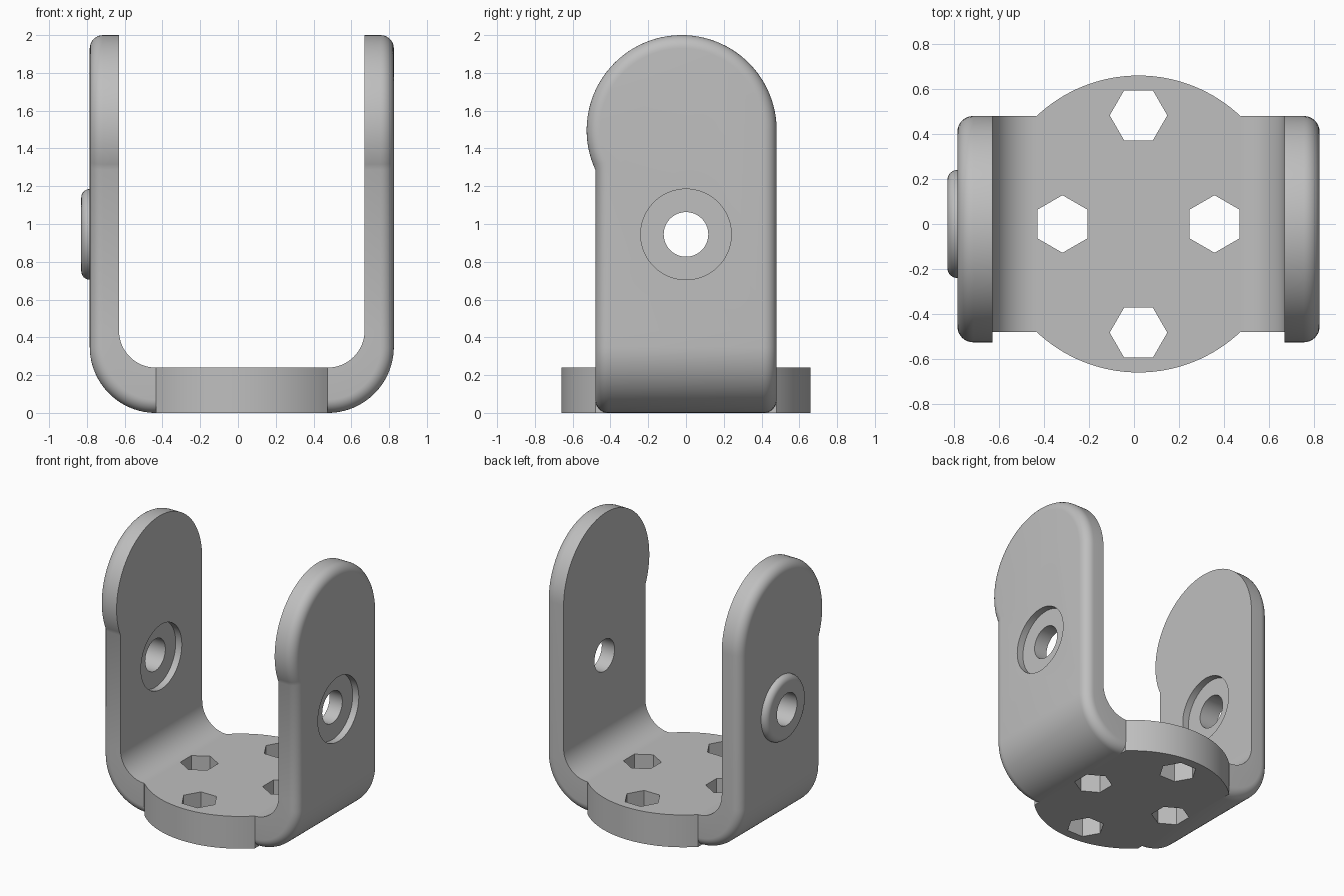
import bpy, bmesh
from math import sin, cos, pi, sqrt, radians, atan2
from mathutils import Matrix

if "Cube" in bpy.data.objects:
    bpy.data.objects.remove(bpy.data.objects["Cube"])

grey = bpy.data.materials.new("plain grey")
grey.use_nodes = True
colour = (0.52, 0.52, 0.52, 1)
grey.diffuse_color = colour
grey.node_tree.nodes["Principled BSDF"].inputs["Base Color"].default_value = colour

CX = 0.02                      # middle between the arms
OUTER, INNER = 0.805, 0.65     # arm faces, measured from the middle
HALF_W, FILLET = 0.48, 0.07
TOP_R, TOP_Y, TOP_Z = 0.503, -0.023, 1.497
BASE_T, BASE_R, CHORD = 0.24, 0.66, 0.455
BEND_TOP, HOLE_Z = 0.435, 0.945


def make_object(name, bm):
    bmesh.ops.remove_doubles(bm, verts=bm.verts, dist=1e-5)
    bmesh.ops.recalc_face_normals(bm, faces=bm.faces)
    mesh = bpy.data.meshes.new(name)
    bm.to_mesh(mesh)
    bm.free()
    mesh.materials.append(grey)
    obj = bpy.data.objects.new(name, mesh)
    bpy.context.collection.objects.link(obj)
    return obj


def loft(bm, rings, closed):
    rows = [[bm.verts.new(p) for p in ring] for ring in rings]
    for a, b in zip(rows, rows[1:]):
        for i in range(len(a) if closed else len(a) - 1):
            j = (i + 1) % len(a)
            bm.faces.new((a[i], a[j], b[j], b[i]))
    return rows


def prism(name, outline, z0, z1):
    bm = bmesh.new()
    rows = loft(bm, [[(x, y, z) for x, y in outline] for z in (z0, z1)], True)
    for row in rows:
        bm.faces.new(row)
    return make_object(name, bm)


def circle(r, n, x=0, y=0, turn=0):
    return [(x + r * cos(turn + 2 * pi * i / n), y + r * sin(turn + 2 * pi * i / n))
            for i in range(n)]


def side_cylinder(r, x0, x1):
    obj = prism("cutter", circle(r, 64), x0, x1)
    obj.data.transform(Matrix.Translation((0, 0, HOLE_Z)) @ Matrix.Rotation(pi / 2, 4, 'Y'))
    return obj


def cut(obj, cutter):
    cutter.hide_render = True
    mod = obj.modifiers.new("cut", 'BOOLEAN')
    mod.operation, mod.solver, mod.object = 'DIFFERENCE', 'EXACT', cutter
    bpy.context.view_layer.objects.active = obj
    bpy.ops.object.modifier_apply(modifier=mod.name)
    bpy.data.objects.remove(cutter)


def smooth(obj):
    bpy.ops.object.select_all(action='DESELECT')
    obj.select_set(True)
    bpy.context.view_layer.objects.active = obj
    bpy.ops.object.shade_smooth_by_angle(angle=radians(30))


# Rounded outer edge: (depth from outer face, inset from outline)
STEPS = 8
edge = [(FILLET * (1 - sin(a)), FILLET * (1 - cos(a)))
        for a in (pi / 2 * k / STEPS for k in range(STEPS + 1))]


def arm_outline(d):
    """Straight sides with a larger round head, inset by d."""
    r, left = TOP_R - d, -HALF_W + d
    notch = TOP_Z - sqrt(r * r - (left - TOP_Y) ** 2)
    start = atan2(notch - TOP_Z, left - TOP_Y) + 2 * pi
    arc = [start * (1 - k / 56) for k in range(57)]
    return ([(left, BEND_TOP)]
            + [(TOP_Y + r * cos(a), TOP_Z + r * sin(a)) for a in arc]
            + [(HALF_W - d, BEND_TOP)])


def make_arm(name, side):
    bm = bmesh.new()
    # Upright plate
    levels = [(OUTER - INNER, 0)] + edge
    rows = loft(bm, [[(OUTER - t, y, z) for y, z in arm_outline(d)]
                     for t, d in levels], False)
    bm.faces.new(rows[0])
    bm.faces.new(rows[-1])

    # Bend from the plate down to the base
    def section(o, i, a):
        pts = [(i[0], HALF_W, i[1])]
        pts += [(o[0] - t * cos(a), HALF_W - d, o[1] + t * sin(a)) for t, d in edge]
        return pts + [(x, -y, z) for x, y, z in reversed(pts)]

    rings = [section((OUTER, BEND_TOP), (INNER, BEND_TOP), 0)]
    ro, ri = OUTER - CHORD, INNER - CHORD
    for k in range(25):
        a = pi / 2 * k / 24
        rings.append(section((CHORD + ro * cos(a), ro - ro * sin(a)),
                             (CHORD + ri * cos(a), BEND_TOP - ri * sin(a)), a))
    rows = loft(bm, rings, True)
    bm.faces.new(rows[-1])
    for v in bm.verts:
        v.co.x = CX + side * v.co.x
    return make_object(name, bm)


# Arms with a pivot hole and a round recess each
left_arm = make_arm("left_arm", 1)
right_arm = make_arm("right_arm", -1)
RECESS = 0.05
cut(left_arm, side_cylinder(0.24, CX + OUTER - RECESS, CX + OUTER + 0.1))
cut(right_arm, side_cylinder(0.24, CX - INNER - RECESS, CX - INNER + 0.1))
for arm, s in ((left_arm, 1), (right_arm, -1)):
    cut(arm, side_cylinder(0.118, CX + s * 0.5, CX + s))
    smooth(arm)

# Raised rounded boss around the right pivot hole
H = 0.045
profile = [(0.118, 0), (0.24, 0)]
profile += [(0.24 - H + H * cos(a), H * sin(a)) for a in (pi / 2 * k / 8 for k in range(1, 9))]
profile += [(0.118, H), (0.118, 0)]
bm = bmesh.new()
loft(bm, [[(CX - OUTER - h, r * cos(a), HOLE_Z + r * sin(a))
           for a in (2 * pi * k / 64 for k in range(64))] for r, h in profile], True)
smooth(make_object("pivot_boss", bm))

# Base: a disc trimmed where the bends begin
sweep = atan2(sqrt(BASE_R ** 2 - CHORD ** 2), CHORD)
arc = [sweep + (pi - 2 * sweep) * k / 32 for k in range(33)]
outline = [(CX + BASE_R * cos(a), BASE_R * sin(a)) for a in arc]
outline += [(x, -y) for x, y in reversed(outline)]
base = prism("base", outline, 0, BASE_T)

# Hexagonal bolt holes
for x, y, turn in ((0, 0.483, 0), (0, -0.483, 0), (0.338, 0, pi / 6), (-0.338, 0, pi / 6)):
    cut(base, prism("cutter", circle(0.128, 6, CX + x, y, turn), -0.1, BASE_T + 0.1))
smooth(base)
